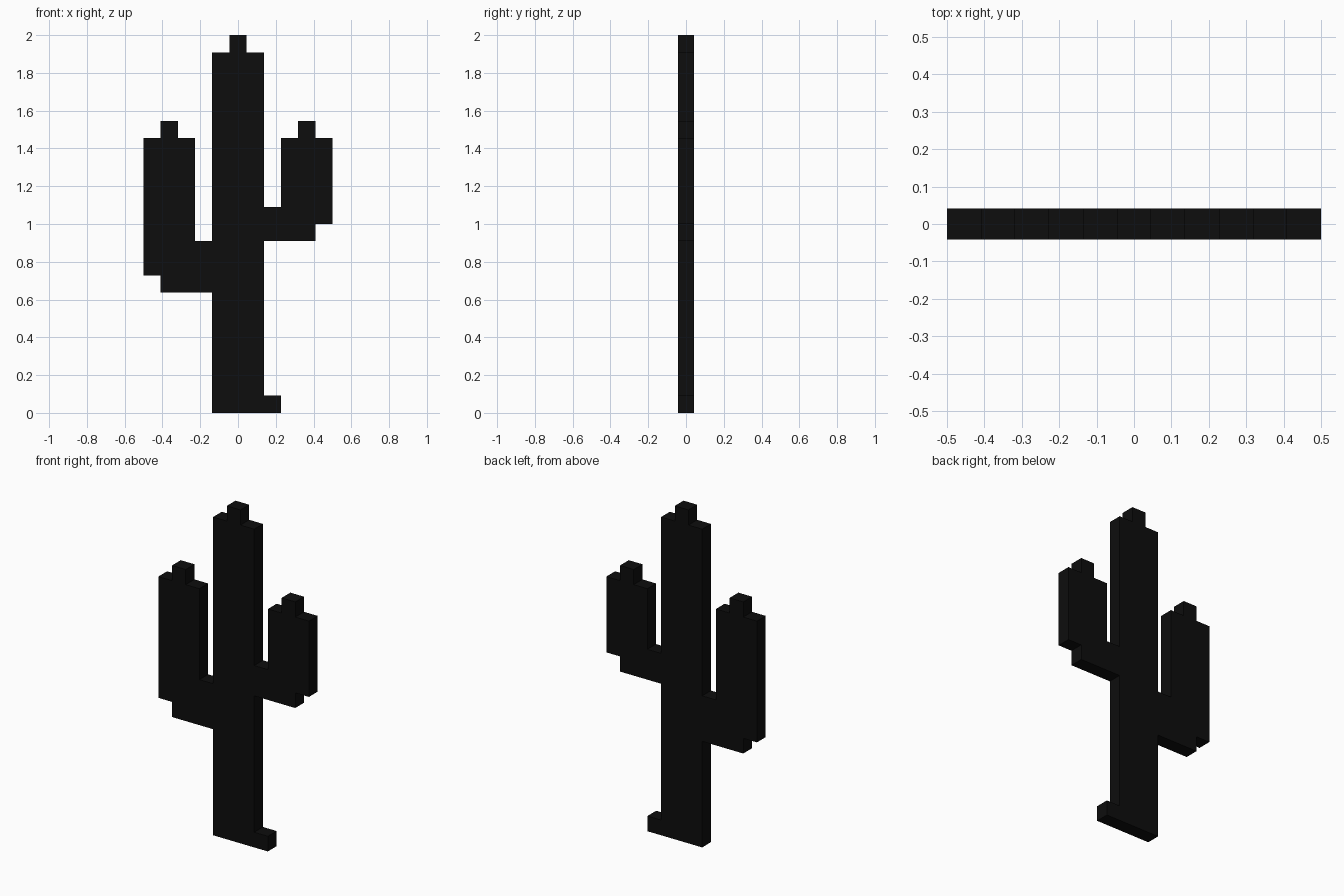
import bpy
import bmesh

if "Cube" in bpy.data.objects:
    bpy.data.objects.remove(bpy.data.objects["Cube"])

CELL = 1 / 11          # pixel size: 11 wide, 22 tall
DEPTH = 0.083

# Pixel rectangles: column start, column end, row start, row end
TRUNK = [(4, 7, 0, 21), (5, 6, 21, 22), (7, 8, 0, 1)]
LEFT_ARM = [(0, 3, 8, 16), (1, 2, 16, 17), (1, 4, 7, 8), (3, 4, 8, 10)]
RIGHT_ARM = [(8, 11, 11, 16), (9, 10, 16, 17), (7, 10, 10, 11), (7, 8, 11, 12)]

# Flat silhouette of joined square pixels, facing the front
bm = bmesh.new()
verts = {}


def corner(i, k):
    if (i, k) not in verts:
        verts[i, k] = bm.verts.new((i * CELL - 0.5, 0, k * CELL))
    return verts[i, k]


for c0, c1, r0, r1 in TRUNK + LEFT_ARM + RIGHT_ARM:
    for i in range(c0, c1):
        for k in range(r0, r1):
            bm.faces.new([corner(i, k), corner(i + 1, k),
                          corner(i + 1, k + 1), corner(i, k + 1)])

mesh = bpy.data.meshes.new("cactus")
bm.to_mesh(mesh)
bm.free()
cactus = bpy.data.objects.new("cactus", mesh)
bpy.context.collection.objects.link(cactus)

# Thickness, centred on y = 0
solid = cactus.modifiers.new("thickness", 'SOLIDIFY')
solid.thickness = DEPTH
solid.offset = 0

# Black finish
black = bpy.data.materials.new("black")
black.diffuse_color = (0.004, 0.004, 0.004, 1)
black.use_nodes = True
black.node_tree.nodes["Principled BSDF"].inputs["Base Color"].default_value = black.diffuse_color
mesh.materials.append(black)
